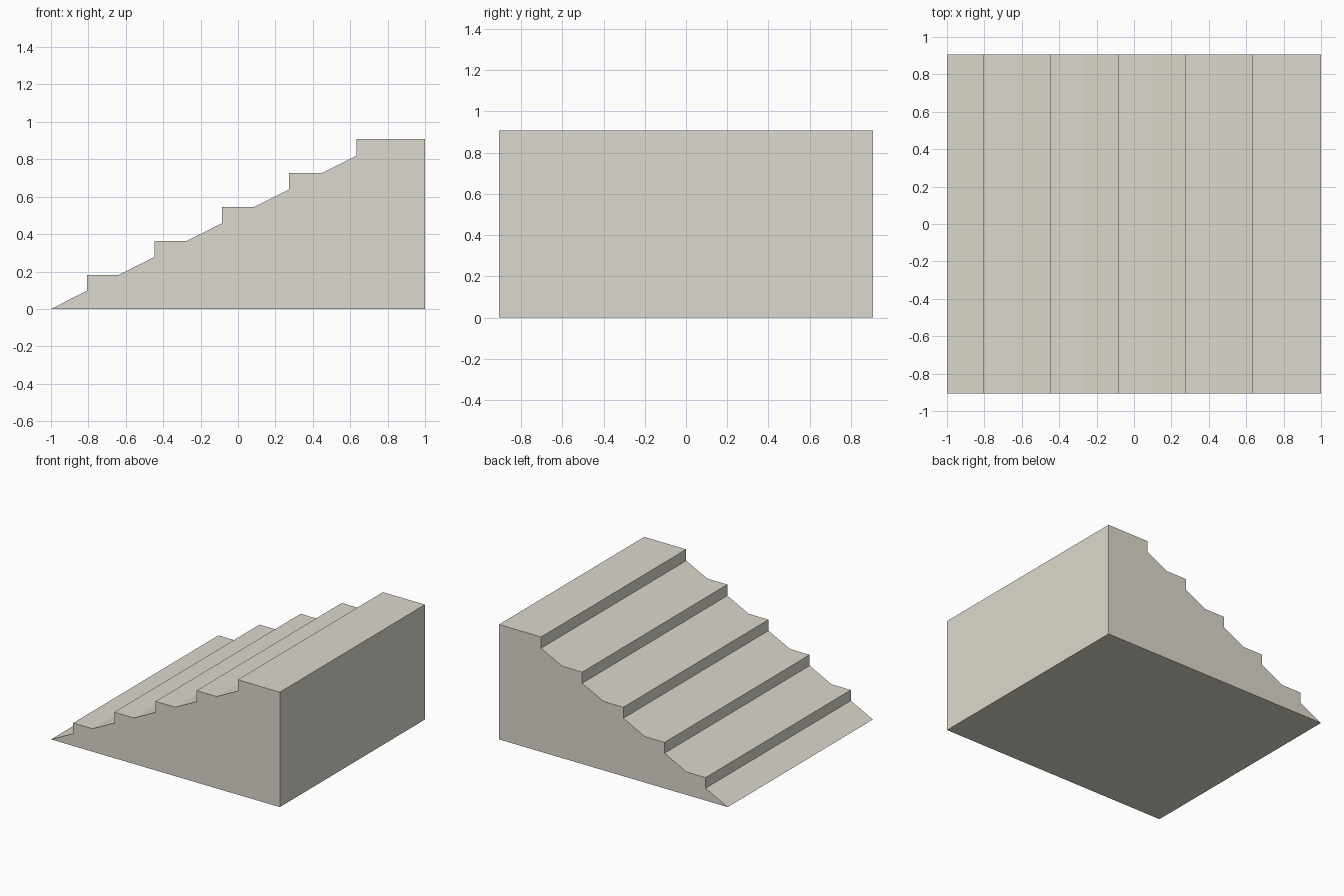
import bpy
import bmesh

if "Cube" in bpy.data.objects:
    bpy.data.objects.remove(bpy.data.objects["Cube"])

STEPS = 5
RISE = 0.1816          # height of one step
FIRST_X, PITCH = -0.806, 0.3596
HALF_DEPTH = 0.906
SLOPE = 0.5015         # ramp running through the steps


def ramp_z(x):
    return SLOPE * (x + 1)


# Side profile: ramp, riser, short tread, repeated up to the top landing
profile = [(1, 0), (-1, 0)]
for i in range(STEPS):
    x, z = FIRST_X + i * PITCH, (i + 1) * RISE
    tread_end = z / SLOPE - 1 if i < STEPS - 1 else 1
    profile += [(x, ramp_z(x)), (x, z), (tread_end, z)]

# Stepped ramp: profile extruded front to back
bm = bmesh.new()
face = bm.faces.new([bm.verts.new((x, -HALF_DEPTH, z)) for x, z in profile])
ext = bmesh.ops.extrude_face_region(bm, geom=[face], use_keep_orig=True)
back = [g for g in ext["geom"] if isinstance(g, bmesh.types.BMVert)]
bmesh.ops.translate(bm, verts=back, vec=(0, 2 * HALF_DEPTH, 0))
bmesh.ops.recalc_face_normals(bm, faces=bm.faces)
mesh = bpy.data.meshes.new("stepped_ramp")
bm.to_mesh(mesh)
bm.free()
bpy.context.collection.objects.link(bpy.data.objects.new("stepped_ramp", mesh))

# Pale stone colour
stone = bpy.data.materials.new("pale_stone")
stone.diffuse_color = (0.72, 0.70, 0.61, 1)
stone.use_nodes = True
stone.node_tree.nodes["Principled BSDF"].inputs["Base Color"].default_value = stone.diffuse_color
mesh.materials.append(stone)
